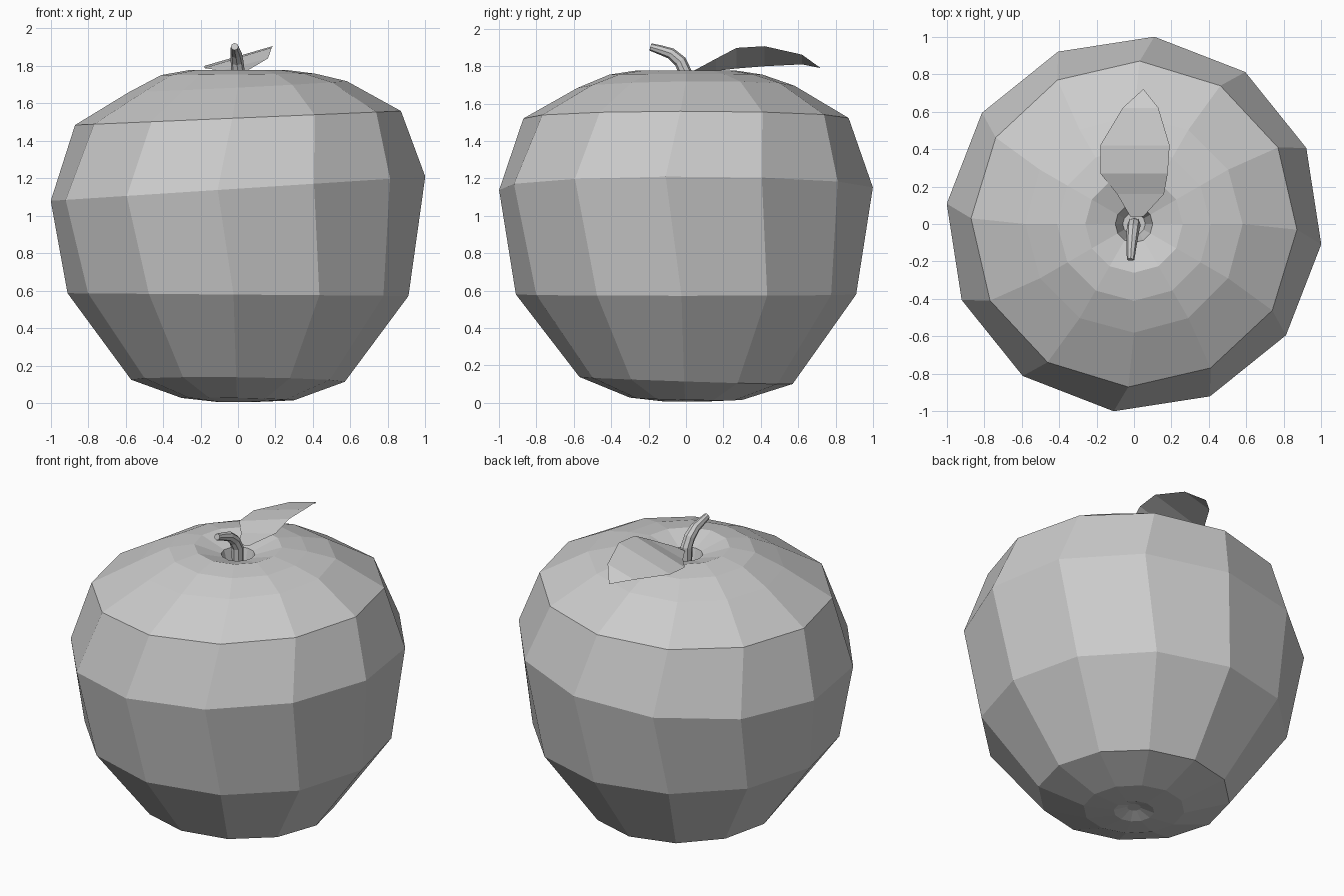
import bpy, bmesh
from math import sin, cos, radians, tau
from mathutils import Vector

if "Cube" in bpy.data.objects:
    bpy.data.objects.remove(bpy.data.objects["Cube"])


def make_object(name, bm):
    mesh = bpy.data.meshes.new(name)
    bm.to_mesh(mesh)
    bm.free()
    obj = bpy.data.objects.new(name, mesh)
    bpy.context.collection.objects.link(obj)
    return obj


def bridge(bm, rings):
    for a, b in zip(rings, rings[1:]):
        n = len(a)
        for i in range(n):
            j = (i + 1) % n
            bm.faces.new((a[i], a[j], b[j], b[i]))
    bm.faces.new(rings[0][::-1])
    bm.faces.new(rings[-1])


# Apple body: 12-sided rings of radius, height, twist, tilt in x, tilt in y
PROFILE = [
    (0.04, 0.035, -1, 0, 0),
    (0.12, 0.008, -1, 0, 0),
    (0.30, 0.022, -1, -0.02, -0.02),
    (0.57, 0.12, -1, -0.01, -0.033),
    (0.91, 0.58, -1.5, -0.008, 0),
    (1.005, 1.145, -6.2, 0.065, 0),
    (0.87, 1.522, -2, 0.043, 0),
    (0.58, 1.69, 0, 0.05, 0.01),
    (0.41, 1.755, 0, 0.01, 0),
    (0.26, 1.778, 0, 0, 0),
    (0.10, 1.725, 0, 0, 0),
    (0.06, 1.58, 0, 0, 0),
]
bm = bmesh.new()
rings = []
for r, z, twist, tx, ty in PROFILE:
    ring = []
    for k in range(12):
        a = tau * k / 12 + radians(twist)
        x, y = r * cos(a), r * sin(a)
        ring.append(bm.verts.new((x, y, z + tx * x + ty * y)))
    rings.append(ring)
bridge(bm, rings)
make_object("apple_body", bm)

# Stem: tapered tube bending forward
PATH = [((0, 0, 1.58), 0.035), ((0, -0.005, 1.77), 0.036),
        ((-0.005, -0.03, 1.825), 0.034), ((-0.01, -0.08, 1.868), 0.03),
        ((-0.015, -0.14, 1.888), 0.025), ((-0.018, -0.19, 1.903), 0.02)]
pts = [Vector(p) for p, _ in PATH]
bm = bmesh.new()
rings = []
for i, (p, r) in enumerate(PATH):
    t = (pts[min(i + 1, len(pts) - 1)] - pts[max(i - 1, 0)]).normalized()
    u = Vector((1, 0, 0))
    v = t.cross(u).normalized()
    u = v.cross(t)
    rings.append([bm.verts.new(pts[i] + r * (cos(tau * k / 8) * u + sin(tau * k / 8) * v))
                  for k in range(8)])
bridge(bm, rings)
make_object("stem", bm)

# Leaf: thin tilted sheet, rows of y, left x and z, right x and z
ROWS = [(0.04, -0.02, 1.765, 0.05, 1.775),
        (0.16, -0.09, 1.775, 0.16, 1.84),
        (0.27, -0.18, 1.788, 0.18, 1.898),
        (0.42, -0.18, 1.80, 0.19, 1.907),
        (0.62, -0.06, 1.81, 0.13, 1.862)]
bm = bmesh.new()
rows = [(bm.verts.new((xl, y, zl)), bm.verts.new((xr, y, zr)))
        for y, xl, zl, xr, zr in ROWS]
for a, b in zip(rows, rows[1:]):
    bm.faces.new((a[0], a[1], b[1], b[0]))
tip = bm.verts.new((0.05, 0.72, 1.79))
bm.faces.new((rows[-1][0], rows[-1][1], tip))
make_object("leaf", bm)
